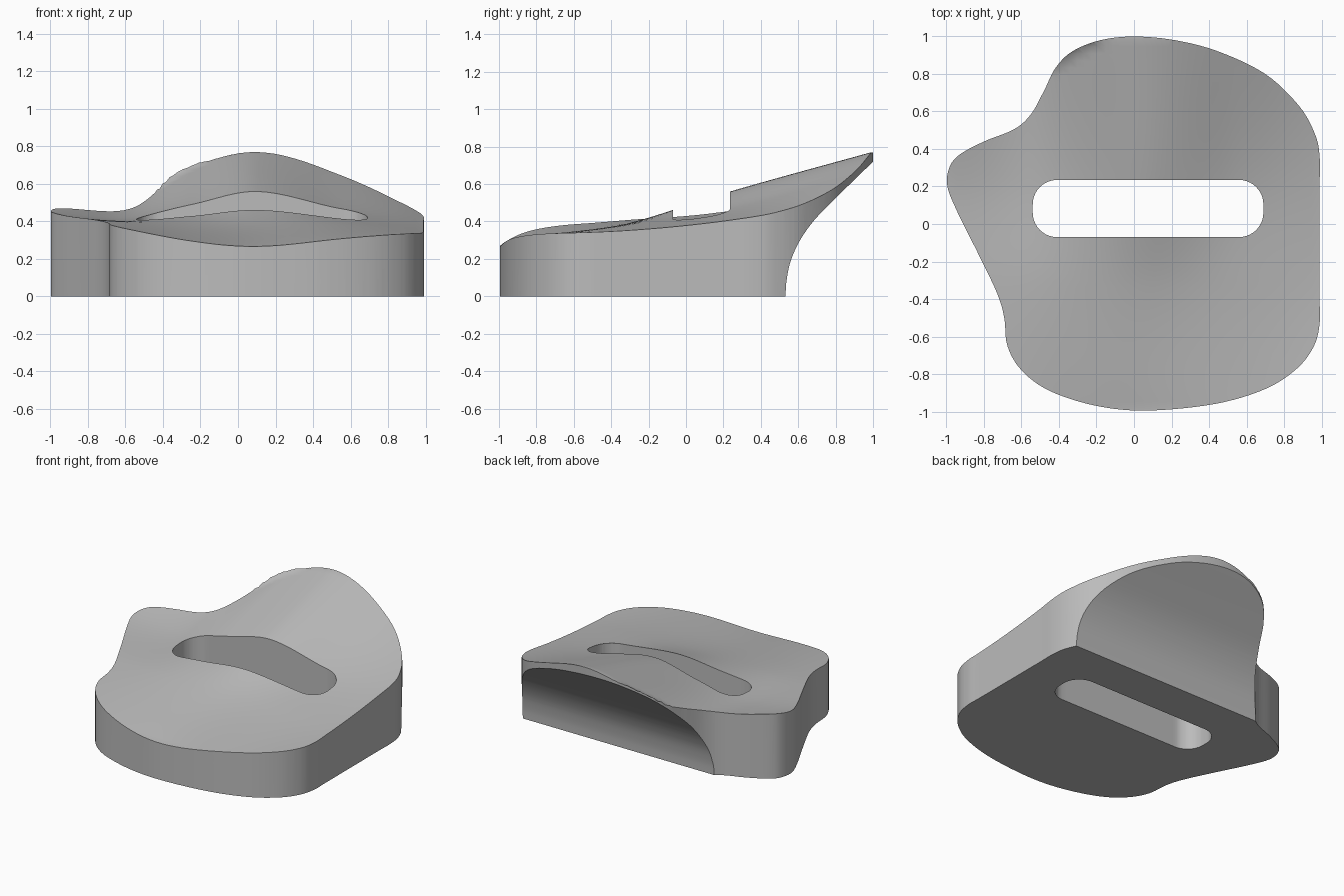
import bpy, bmesh, math
from mathutils import Vector

if "Cube" in bpy.data.objects:
    bpy.data.objects.remove(bpy.data.objects["Cube"])

# Height control net of the dished top: one row of heights per depth station
KNOTS_X = [-1, -0.6, -0.25, 0.1, 0.55, 1]
KNOTS_Y = [-1, -0.33, 0.235, 1]
HEIGHTS = [
    [0.41, 0.345, 0.29, 0.265, 0.30, 0.33],
    [0.43, 0.395, 0.385, 0.385, 0.38, 0.35],
    [0.457, 0.42, 0.49, 0.56, 0.468, 0.405],
    [0.62, 0.54, 0.695, 0.773, 0.68, 0.53],
]


def spline(knots, values, t):
    """Cubic Hermite curve through uneven knots."""
    last = len(knots) - 1

    def slope(i):
        a, b = max(i - 1, 0), min(i + 1, last)
        return (values[b] - values[a]) / (knots[b] - knots[a])

    i = 0
    while i < last - 1 and t > knots[i + 1]:
        i += 1
    h = knots[i + 1] - knots[i]
    u = (t - knots[i]) / h
    v = 1 - u
    return (values[i] * (1 + 2 * u) * v * v + values[i + 1] * (3 - 2 * u) * u * u
            + h * u * v * (slope(i) * v - slope(i + 1) * u))


def top_height(x, y):
    cx, cy = max(-1, min(1, x)), max(-1, min(1, y))
    z = spline(KNOTS_Y, [spline(KNOTS_X, row, cx) for row in HEIGHTS], cy)
    return max(z, 0.735 + (cy - 1) * 0.98)   # keep a thin lip over the scoop


def smooth_loop(points, steps=6):
    pts = [Vector(p) for p in points]
    n = len(pts)
    out = []
    for i in range(n):
        a, b, c, d = (pts[(i + k) % n] for k in (-1, 0, 1, 2))
        for s in range(steps):
            t = s / steps
            out.append(b + 0.5 * t * (c - a + t * (2 * a - 5 * b + 4 * c - d
                                                   + t * (3 * (b - c) + d - a))))
    return out


def make_object(name, bm):
    bmesh.ops.recalc_face_normals(bm, faces=bm.faces)
    mesh = bpy.data.meshes.new(name)
    bm.to_mesh(mesh)
    bm.free()
    obj = bpy.data.objects.new(name, mesh)
    bpy.context.collection.objects.link(obj)
    return obj


def prism(name, points, offset):
    bm = bmesh.new()
    face = bm.faces.new([bm.verts.new(p) for p in points])
    moved = bmesh.ops.extrude_face_region(bm, geom=[face])["geom"]
    bmesh.ops.translate(bm, vec=offset,
                        verts=[v for v in moved if isinstance(v, bmesh.types.BMVert)])
    return make_object(name, bm)


# Solid block with the curved top
bm = bmesh.new()
bmesh.ops.create_grid(bm, x_segments=56, y_segments=56, size=1.06)
top = bm.faces[:]
bottom = bmesh.ops.extrude_face_region(bm, geom=top)["geom"]
lower = {v for v in bottom if isinstance(v, bmesh.types.BMVert)}
for v in bm.verts:
    v.co.z = 0 if v in lower else top_height(v.co.x, v.co.y)
bmesh.ops.delete(bm, geom=[f for f in top if f.is_valid and
                           all(v.co.z > 0 for v in f.verts) and
                           any(len(e.link_faces) > 2 for e in f.edges)],
                 context="FACES_ONLY") if any(
    len(e.link_faces) > 2 for e in bm.edges) else None
bmesh.ops.holes_fill(bm, edges=[e for e in bm.edges if e.is_boundary], sides=0)
bmesh.ops.triangulate(bm, faces=bm.faces[:])
body = make_object("contoured_body", bm)

# Closed plan outline
outline = [
    (0, 1), (0.22, 0.98), (0.45, 0.92), (0.7, 0.8), (0.88, 0.63), (0.965, 0.48),
    (0.99, 0.36), (0.99, 0.2), (0.99, -0.1), (0.99, -0.4), (0.99, -0.53),
    (0.96, -0.65), (0.87, -0.77), (0.7, -0.88), (0.43, -0.96), (0.07, -0.995),
    (-0.2, -0.97), (-0.45, -0.89), (-0.6, -0.78), (-0.675, -0.65), (-0.692, -0.5),
    (-0.73, -0.37), (-0.83, -0.16), (-0.94, 0.06), (-0.995, 0.2), (-0.985, 0.3),
    (-0.93, 0.37), (-0.8, 0.44), (-0.64, 0.505), (-0.55, 0.585), (-0.48, 0.71),
    (-0.42, 0.83), (-0.33, 0.92), (-0.18, 0.98),
]
outline_cutter = prism("outline_cutter", [(p.x, p.y, -0.5) for p in smooth_loop(outline)],
                       (0, 0, 2))

# Rounded handle slot
radius, slot = 0.13, []
for cx, cy, start in ((0.56, 0.105, 0), (-0.41, 0.105, 90),
                      (-0.41, 0.06, 180), (0.56, 0.06, 270)):
    for k in range(11):
        a = math.radians(start + 9 * k)
        slot.append((cx + radius * math.cos(a), cy + radius * math.sin(a), -0.5))
slot_cutter = prism("slot_cutter", slot, (0, 0, 2))

# Curved scoop under the back lip
scoop_y = [0, 0.08, 0.19, 0.3, 0.4, 0.5, 0.72, 0.82]
scoop_x = [0.532, 0.537, 0.56, 0.61, 0.68, 0.775, 1, 1.1]
curve = [(spline(scoop_y, scoop_x, 0.82 * k / 32), 0.82 * k / 32) for k in range(33)]
profile = [(1.5, -0.2), (0.532, -0.2)] + curve + [(1.5, 0.82)]
scoop_cutter = prism("scoop_cutter", [(-1.5, y, z) for y, z in profile], (3, 0, 0))

# Cut the body to shape
bpy.context.view_layer.objects.active = body
body.select_set(True)
for cutter, operation in ((outline_cutter, "INTERSECT"), (slot_cutter, "DIFFERENCE"),
                          (scoop_cutter, "DIFFERENCE")):
    cutter.hide_render = True
    mod = body.modifiers.new(cutter.name, "BOOLEAN")
    mod.object, mod.operation, mod.solver = cutter, operation, "EXACT"
    bpy.ops.object.modifier_apply(modifier=mod.name)
    bpy.data.objects.remove(cutter)

# Plain grey finish
grey = bpy.data.materials.new("plain_grey")
grey.use_nodes = True
grey.diffuse_color = (0.5, 0.5, 0.5, 1)
grey.node_tree.nodes["Principled BSDF"].inputs["Base Color"].default_value = (0.5, 0.5, 0.5, 1)
body.data.materials.clear()
body.data.materials.append(grey)
for poly in body.data.polygons:
    poly.material_index = 0
bpy.ops.object.shade_smooth_by_angle(angle=math.radians(30))
